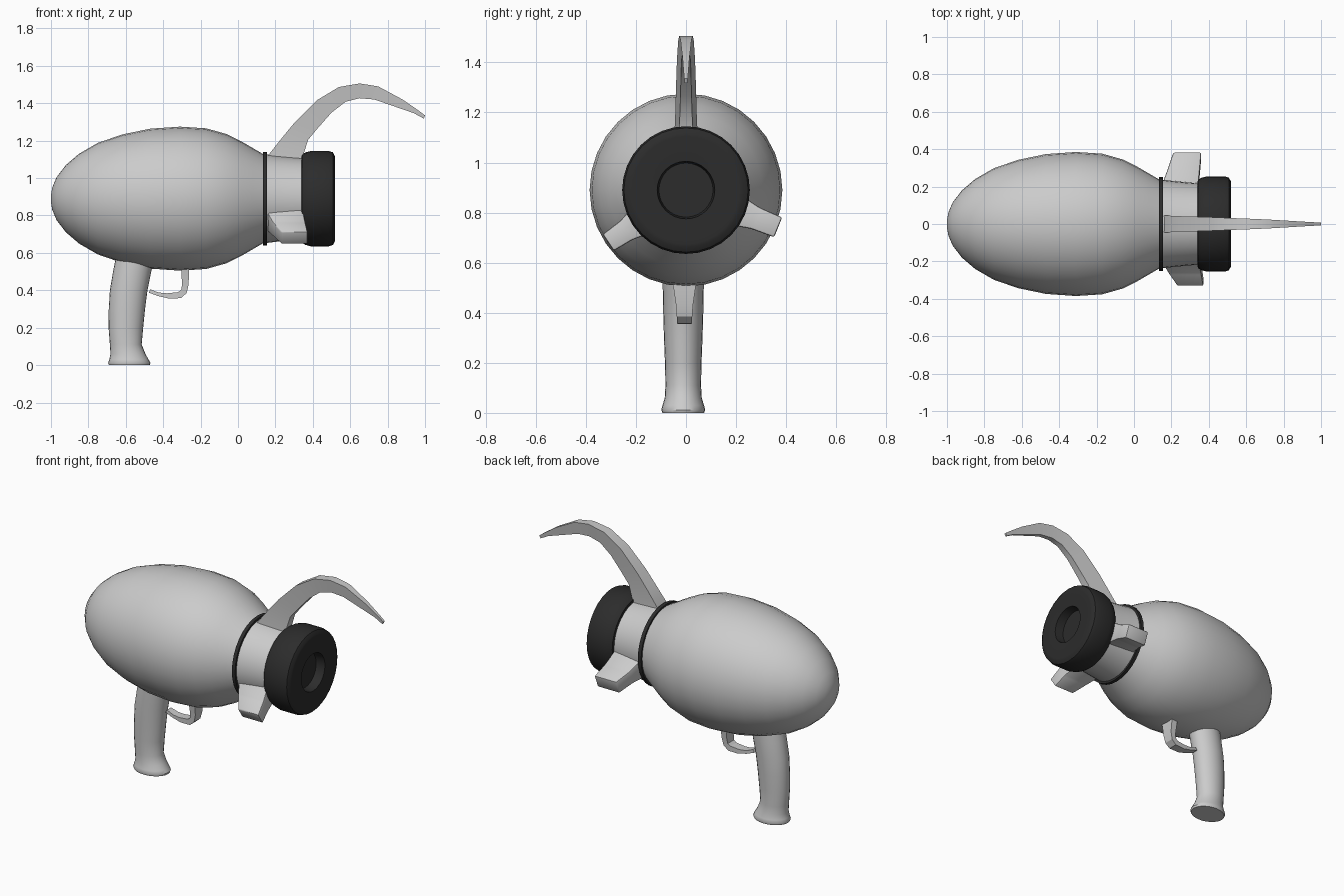
import bpy, bmesh
from math import sin, cos, tau, radians
from mathutils import Vector

AXIS_Z = 0.89
dark = bpy.data.materials.new("dark_rubber")
dark.diffuse_color = (0.025, 0.025, 0.025, 1)


def finish(name, rings, mat=None, angle=30, bevel=0):
    """Skin a list of equal-length point rings and cap both ends."""
    bm = bmesh.new()
    loops = [[bm.verts.new(p) for p in ring] for ring in rings]
    n = len(loops[0])
    for a, b in zip(loops, loops[1:]):
        for i in range(n):
            j = (i + 1) % n
            bm.faces.new((a[i], a[j], b[j], b[i]))
    bm.faces.new(loops[0][::-1])
    bm.faces.new(loops[-1])
    bmesh.ops.recalc_face_normals(bm, faces=bm.faces)
    if bevel:
        bmesh.ops.bevel(bm, geom=bm.edges[:], offset=bevel, segments=2,
                        affect='EDGES', profile=0.5)
    mesh = bpy.data.meshes.new(name)
    bm.to_mesh(mesh)
    bm.free()
    obj = bpy.data.objects.new(name, mesh)
    bpy.context.collection.objects.link(obj)
    if mat:
        mesh.materials.append(mat)
    bpy.ops.object.select_all(action='DESELECT')
    obj.select_set(True)
    bpy.context.view_layer.objects.active = obj
    bpy.ops.object.shade_smooth_by_angle(angle=radians(angle))
    return obj


def lathe(name, profile, mat=None, n=32, angle=30):
    """Revolve (x, radius) points about the barrel axis."""
    rings = [[(x, r * cos(tau * i / n), AXIS_Z + r * sin(tau * i / n))
              for i in range(n)] for x, r in profile]
    return finish(name, rings, mat, angle)


def ribbon(name, stations, y=0.0):
    """Tapered curved bar: outer x,z, inner x,z, outer and inner half width."""
    rings = [[(ox, y - wo, oz), (ox, y + wo, oz), (ix, y + wi, iz), (ix, y - wi, iz)]
             for ox, oz, ix, iz, wo, wi in stations]
    return finish(name, rings)


# Egg-shaped body
lathe("body", [(-1.0, 0.02), (-0.993, 0.06), (-0.97, 0.115), (-0.92, 0.18),
               (-0.85, 0.24), (-0.75, 0.298), (-0.62, 0.343), (-0.47, 0.374),
               (-0.31, 0.385), (-0.17, 0.376), (-0.06, 0.345), (0.02, 0.305),
               (0.08, 0.27), (0.14, 0.235)], angle=50)

# Dark collar, neck and muzzle
lathe("collar", [(0.133, 0.2), (0.133, 0.25), (0.155, 0.25), (0.155, 0.2)], dark)
lathe("neck", [(0.145, 0.238), (0.2, 0.231), (0.28, 0.223), (0.35, 0.217)])
lathe("muzzle", [(0.34, 0.2), (0.341, 0.235), (0.36, 0.247), (0.39, 0.255),
                 (0.485, 0.255), (0.507, 0.248), (0.518, 0.228), (0.519, 0.215),
                 (0.515, 0.115), (0.46, 0.108)], dark, angle=40)

# Curved top fin
ribbon("top_fin", [
    (0.15, 1.09, 0.34, 1.07, 0.048, 0.03),
    (0.16, 1.12, 0.345, 1.11, 0.046, 0.028),
    (0.235, 1.215, 0.375, 1.205, 0.042, 0.024),
    (0.305, 1.30, 0.425, 1.265, 0.040, 0.022),
    (0.42, 1.415, 0.50, 1.35, 0.036, 0.020),
    (0.54, 1.487, 0.575, 1.408, 0.031, 0.018),
    (0.65, 1.506, 0.65, 1.427, 0.027, 0.016),
    (0.75, 1.49, 0.73, 1.42, 0.022, 0.013),
    (0.88, 1.42, 0.845, 1.38, 0.014, 0.009),
    (0.97, 1.358, 0.94, 1.347, 0.009, 0.006),
    (1.0, 1.335, 0.993, 1.318, 0.007, 0.005)])


def side_fin(name, angle, stations):
    """Short swept fin leaving the neck at an angle; stations r, x0, x1, half thickness."""
    d = Vector((0, cos(radians(angle)), sin(radians(angle))))
    t = Vector((0, -d.z, d.y))
    c = Vector((0, 0, AXIS_Z))
    rings = []
    for r, x0, x1, h in stations:
        p = c + d * r
        rings.append([p + t * s + Vector((x, 0, 0))
                      for x, s in ((x0, -h), (x1, -h), (x1, h), (x0, h))])
    return finish(name, rings, bevel=0.008, angle=40)


# Two lower fins
side_fin("left_fin", 214, [(0.17, 0.15, 0.345, 0.075), (0.225, 0.158, 0.35, 0.06),
                           (0.29, 0.185, 0.36, 0.045), (0.375, 0.232, 0.372, 0.04)])
side_fin("right_fin", -22, [(0.17, 0.15, 0.343, 0.075), (0.23, 0.158, 0.346, 0.06),
                            (0.30, 0.18, 0.352, 0.046), (0.397, 0.21, 0.36, 0.043)])

# Pistol grip: z, back x, front x, half width
grip = [(0.0, -0.69, -0.472, 0.083), (0.012, -0.695, -0.468, 0.088),
        (0.03, -0.688, -0.478, 0.083), (0.06, -0.682, -0.495, 0.074),
        (0.11, -0.685, -0.515, 0.071), (0.2, -0.692, -0.507, 0.073),
        (0.3, -0.691, -0.497, 0.077), (0.4, -0.685, -0.484, 0.08),
        (0.5, -0.668, -0.464, 0.082), (0.62, -0.645, -0.435, 0.082)]
finish("grip", [[((a + b) / 2 + (b - a) / 2 * cos(tau * i / 24),
                  -0.011 + w * sin(tau * i / 24), z) for i in range(24)]
                for z, a, b, w in grip], angle=45)

# Hooked trigger
ribbon("trigger", [
    (-0.258, 0.55, -0.305, 0.55, 0.052, 0.052),
    (-0.262, 0.50, -0.303, 0.50, 0.044, 0.044),
    (-0.264, 0.43, -0.299, 0.43, 0.034, 0.034),
    (-0.275, 0.385, -0.304, 0.402, 0.031, 0.031),
    (-0.305, 0.358, -0.32, 0.39, 0.029, 0.029),
    (-0.37, 0.356, -0.38, 0.384, 0.027, 0.027),
    (-0.43, 0.37, -0.425, 0.388, 0.024, 0.024),
    (-0.478, 0.388, -0.468, 0.405, 0.02, 0.02)], y=-0.006)
